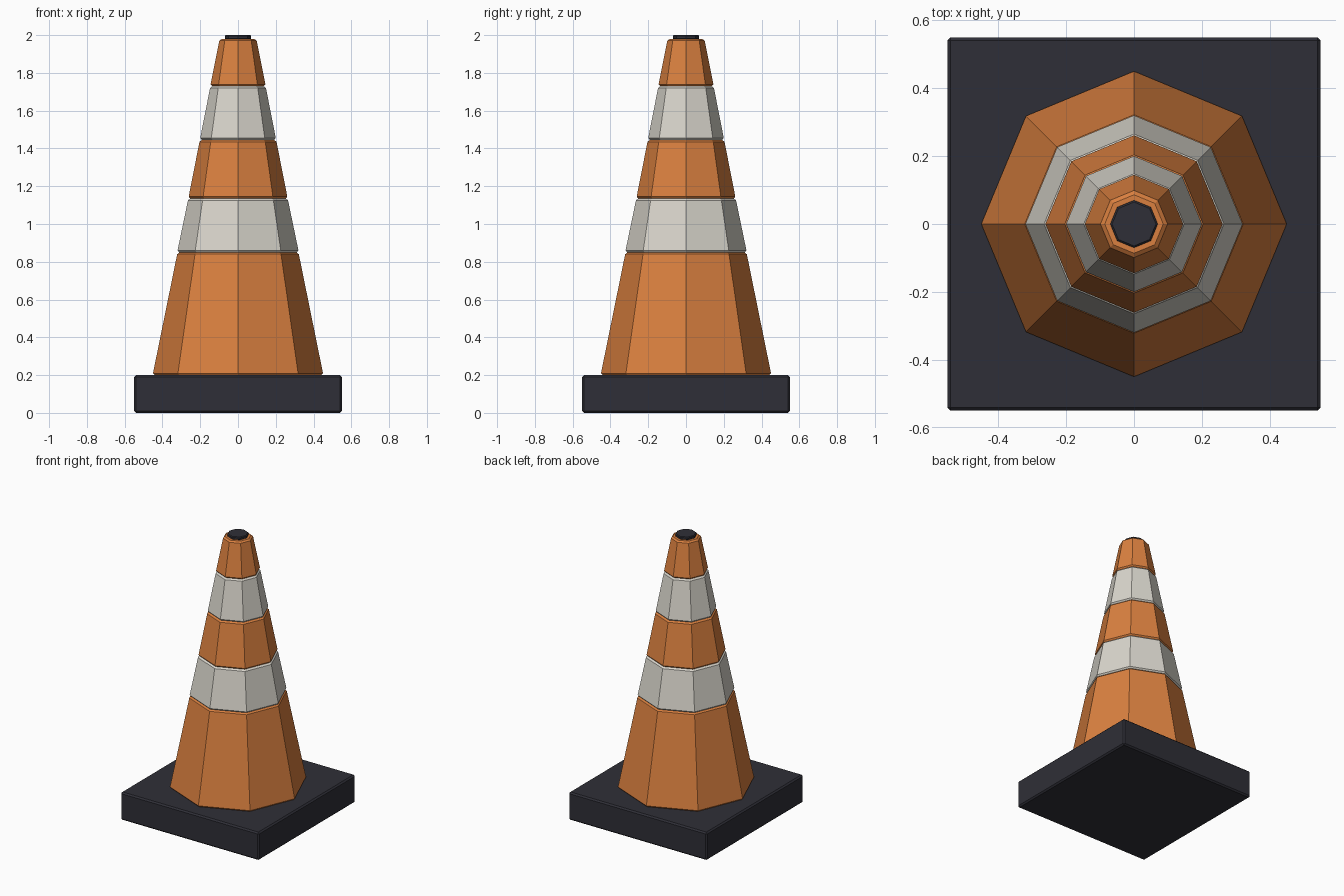
import bpy
import math

cube = bpy.data.objects.get("Cube")
if cube:
    bpy.data.objects.remove(cube, do_unlink=True)


def make_material(name, colour):
    mat = bpy.data.materials.new(name)
    mat.use_nodes = True
    mat.diffuse_color = (*colour, 1)
    bsdf = next(n for n in mat.node_tree.nodes if n.type == 'BSDF_PRINCIPLED')
    bsdf.inputs["Base Color"].default_value = (*colour, 1)
    return mat


orange = make_material("orange plastic", (0.70, 0.216, 0.05))
white = make_material("off white band", (0.69, 0.665, 0.60))
dark = make_material("dark rubber", (0.028, 0.028, 0.038))


def finish(name, mat, bevel):
    """Name and colour the active part and soften its rim edges only."""
    obj = bpy.context.object
    obj.name = name
    obj.data.materials.append(mat)
    mod = obj.modifiers.new("rim bevel", 'BEVEL')
    mod.width = bevel
    mod.segments = 1
    mod.limit_method = 'ANGLE'
    mod.angle_limit = math.radians(60)
    return obj


def octagon_section(name, mat, z0, z1, r0, r1, bevel):
    bpy.ops.mesh.primitive_cone_add(vertices=8, radius1=r0, radius2=r1,
                                    depth=z1 - z0, location=(0, 0, (z0 + z1) / 2))
    return finish(name, mat, bevel)


# Square foot
bpy.ops.mesh.primitive_cube_add(size=1, location=(0, 0, 0.1))
bpy.context.object.scale = (1.1, 1.1, 0.2)
bpy.ops.object.transform_apply(location=False, rotation=False, scale=True)
finish("base", dark, 0.01)

# Stacked tapering sections, each with its own bevelled rims
sections = [
    ("lower_cone", orange, 0.20, 0.85, 0.452, 0.32),
    ("lower_band", white, 0.85, 1.135, 0.322, 0.263),
    ("middle_cone", orange, 1.135, 1.445, 0.263, 0.202),
    ("upper_band", white, 1.445, 1.73, 0.202, 0.146),
    ("upper_cone", orange, 1.73, 1.98, 0.147, 0.097),
]
for name, mat, z0, z1, r0, r1 in sections:
    octagon_section(name, mat, z0, z1, r0, r1, 0.01)

# Small dark cap on the tip
octagon_section("tip_cap", dark, 1.978, 2.0, 0.07, 0.07, 0.005)
